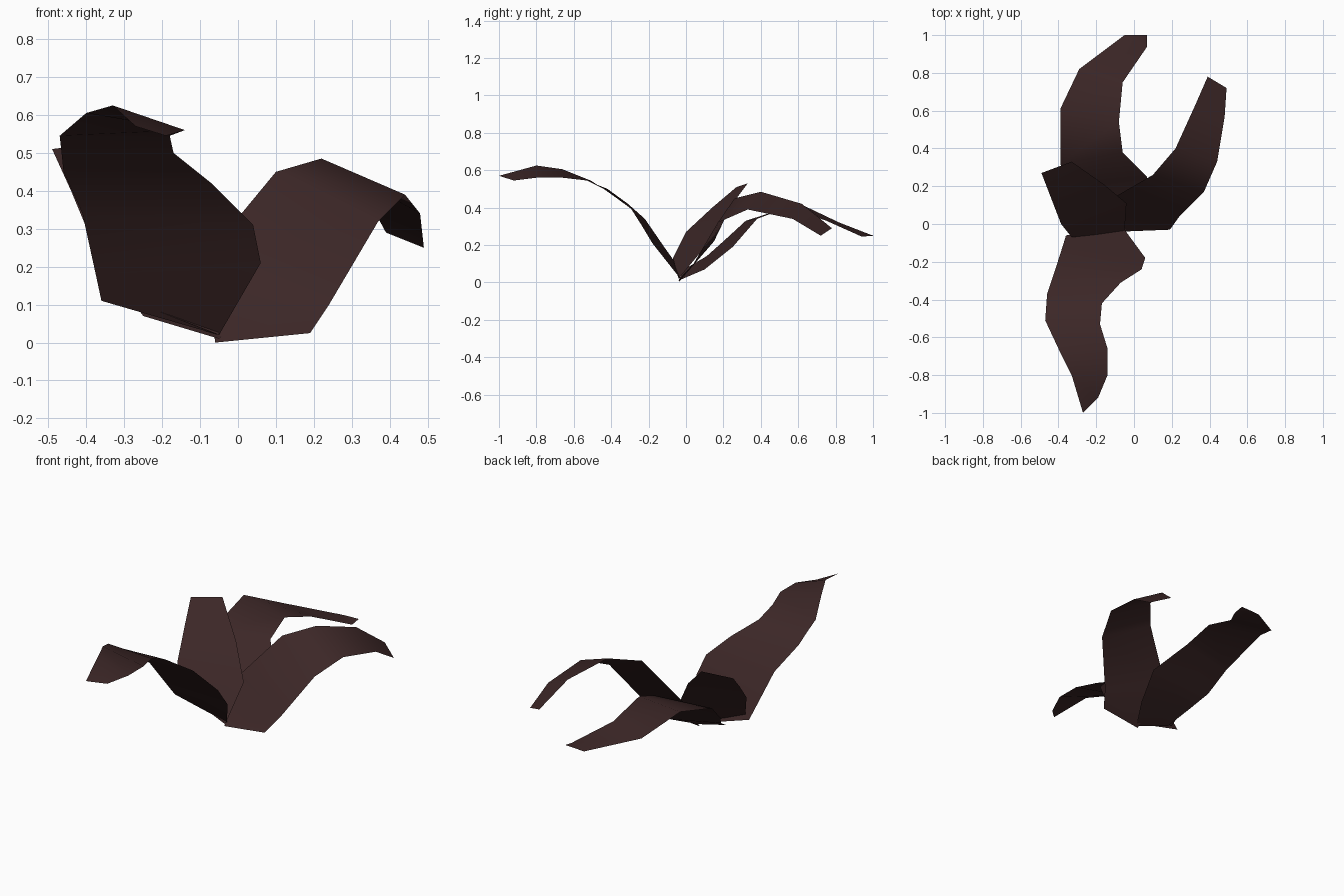
import bpy, bmesh

mat = bpy.data.materials.new("dark_maroon_leaf")
mat.diffuse_color = (0.045, 0.02, 0.02, 1)


def leaf(name, rows):
    """Arching leaf blade lofted between paired left/right edge points."""
    bm = bmesh.new()
    pairs = [(bm.verts.new(l), bm.verts.new(r)) for l, r in rows]
    for (l0, r0), (l1, r1) in zip(pairs, pairs[1:]):
        bm.faces.new((l0, r0, r1, l1))
    bm.normal_update()
    # upper side of the blade faces up
    if sum(f.normal.z * f.calc_area() for f in bm.faces) < 0:
        bmesh.ops.reverse_faces(bm, faces=bm.faces[:])
    for f in bm.faces:
        f.smooth = True
    me = bpy.data.meshes.new(name)
    bm.to_mesh(me)
    bm.free()
    me.materials.append(mat)
    ob = bpy.data.objects.new(name, me)
    bpy.context.collection.objects.link(ob)


# Long leaf reaching forward
leaf("front_leaf", [
    ((-.36, -.06, .11), (-.05, -.03, .02)),
    ((-.375, -.11, .18), (.06, -.18, .21)),
    ((-.41, -.22, .34), (.04, -.24, .31)),
    ((-.46, -.37, .45), (-.07, -.31, .42)),
    ((-.465, -.44, .50), (-.17, -.42, .50)),
    ((-.47, -.51, .545), (-.18, -.53, .545)),
    ((-.40, -.66, .605), (-.14, -.66, .56)),
    ((-.33, -.80, .625), (-.14, -.80, .56)),
    ((-.27, -1.0, .57), (-.19, -.92, .545))])

# Long leaf reaching backward
leaf("back_leaf", [
    ((-.25, -.01, .07), (-.05, -.04, .01)),
    ((-.30, .11, .14), (.03, .10, .07)),
    ((-.36, .20, .22), (.07, .25, .19)),
    ((-.39, .32, .33), (-.06, .38, .34)),
    ((-.39, .61, .42), (-.08, .54, .40)),
    ((-.29, .82, .32), (-.06, .75, .33)),
    ((-.05, 1.0, .25), (.07, .94, .245)),
    ((-.01, 1.0, .253), (.07, 1.0, .255))])

# Leaf arching to the right and back
leaf("right_leaf", [
    ((-.06, -.04, 0), (.19, -.03, .025)),
    ((-.09, .15, .22), (.24, .04, .10)),
    ((.10, .26, .45), (.37, .17, .32)),
    ((.22, .40, .485), (.44, .33, .39)),
    ((.32, .62, .42), (.48, .57, .34)),
    ((.39, .78, .29), (.49, .72, .25))])

# Short upright leaf on the left
leaf("left_leaf", [
    ((-.33, -.07, .13), (-.05, -.04, .02)),
    ((-.386, 0, .27), (-.04, .11, .20)),
    ((-.44, .14, .40), (-.16, .21, .37)),
    ((-.49, .27, .51), (-.33, .33, .53))])
